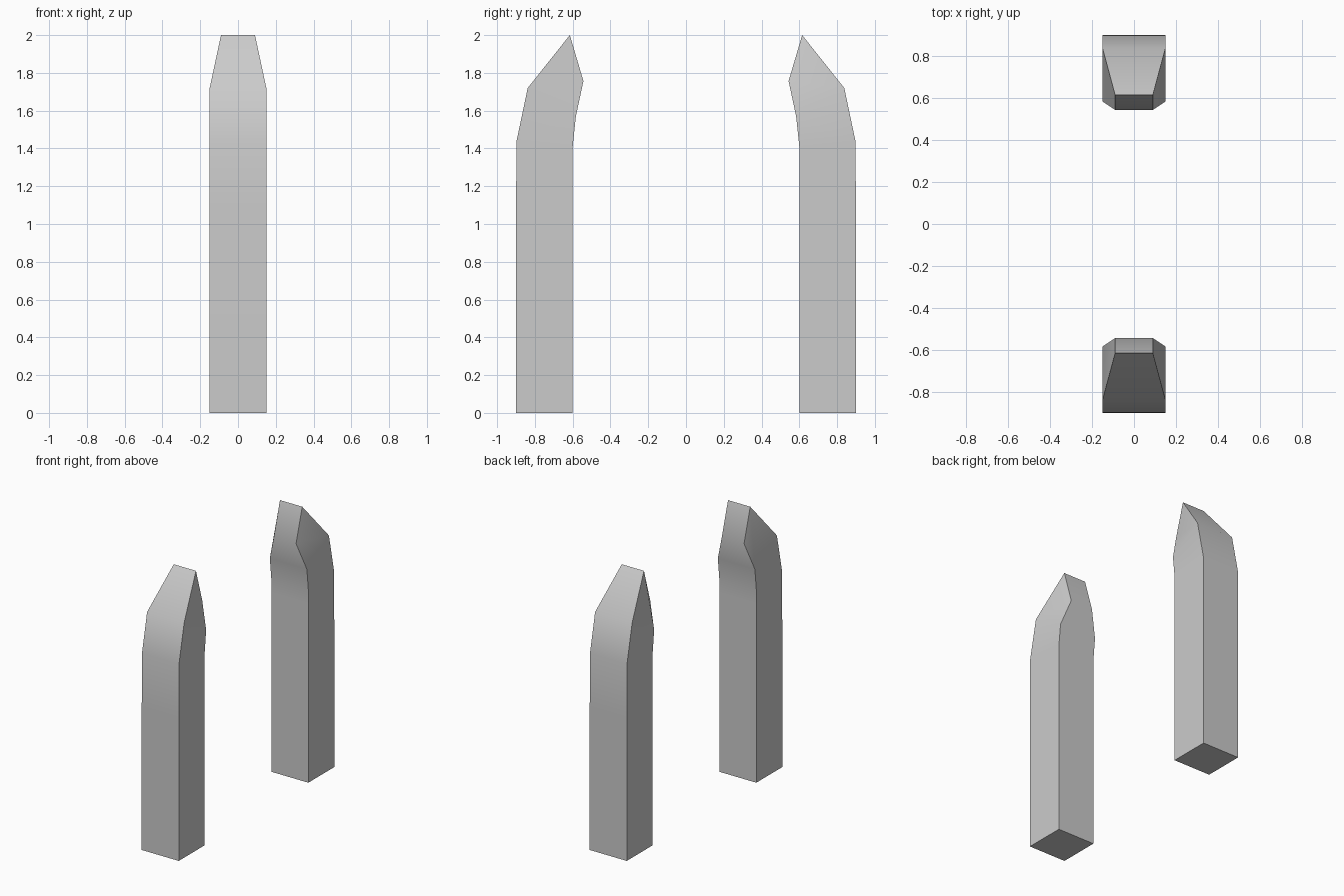
import bpy, bmesh, math

if "Cube" in bpy.data.objects:
    bpy.data.objects.remove(bpy.data.objects["Cube"])

# Rings up the post: (outer y, outer z, inner y, inner z, half width)
RINGS = [
    (0.90, 0.00, 0.60, 0.00, 0.15),
    (0.90, 1.06, 0.60, 1.31, 0.15),
    (0.897, 1.44, 0.60, 1.41, 0.15),
    (0.838, 1.72, 0.583, 1.57, 0.15),
    (0.615, 2.00, 0.543, 1.757, 0.09),
]


def claw_post(name, side):
    bm = bmesh.new()
    loops = []
    for oy, oz, iy, iz, w in RINGS:
        pts = [(-w, oy, oz), (w, oy, oz), (w, iy, iz), (-w, iy, iz)]
        loops.append([bm.verts.new((x, y * side, z)) for x, y, z in pts])
    # Walls between neighbouring rings
    for a, b in zip(loops, loops[1:]):
        for i in range(4):
            j = (i + 1) % 4
            bm.faces.new((a[i], a[j], b[j], b[i]))
    # Foot and slanted tip
    bm.faces.new(loops[0])
    bm.faces.new(loops[-1])
    bmesh.ops.recalc_face_normals(bm, faces=bm.faces)
    mesh = bpy.data.meshes.new(name)
    bm.to_mesh(mesh)
    bm.free()
    obj = bpy.data.objects.new(name, mesh)
    bpy.context.collection.objects.link(obj)
    # Smooth the bend, keep the corners crisp
    bpy.ops.object.select_all(action='DESELECT')
    obj.select_set(True)
    bpy.context.view_layer.objects.active = obj
    bpy.ops.object.shade_smooth_by_angle(angle=math.radians(32))
    return obj


# Two posts facing each other
for name, side in (("front_post", -1), ("back_post", 1)):
    claw_post(name, side)
